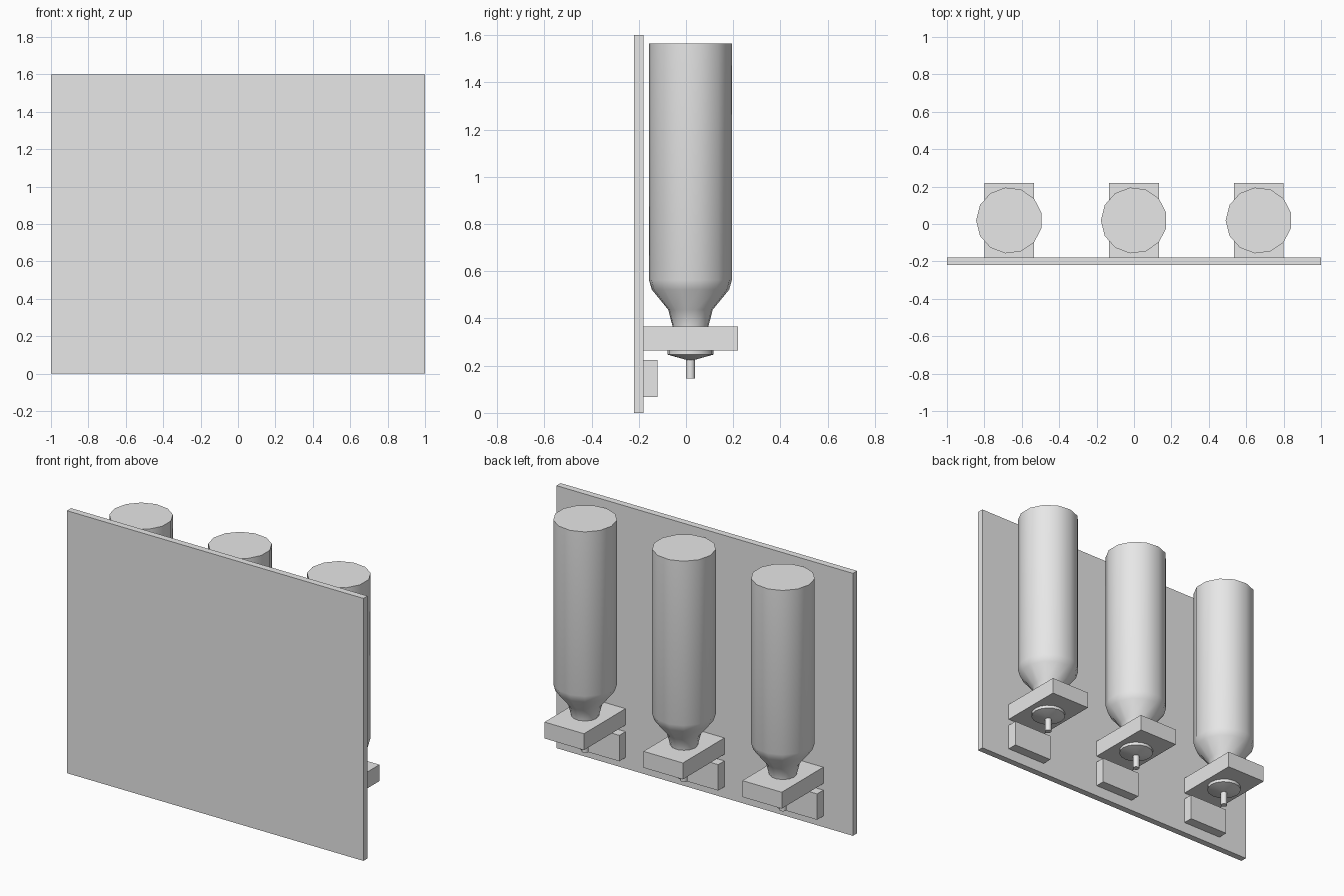
import bpy, bmesh, math

cube = bpy.data.objects.get("Cube")
if cube:
    bpy.data.objects.remove(cube, do_unlink=True)

GREY = (0.8, 0.8, 0.8, 1)
grey = bpy.data.materials.new("light grey")
grey.use_nodes = True
grey.diffuse_color = GREY
grey.node_tree.nodes["Principled BSDF"].inputs["Base Color"].default_value = GREY


def add_object(name, bm):
    bmesh.ops.recalc_face_normals(bm, faces=bm.faces)
    mesh = bpy.data.meshes.new(name)
    bm.to_mesh(mesh)
    bm.free()
    mesh.materials.append(grey)
    obj = bpy.data.objects.new(name, mesh)
    bpy.context.collection.objects.link(obj)
    return obj


def box(name, x, y, z):
    """Box from (low, high) pairs on each axis."""
    bm = bmesh.new()
    bmesh.ops.create_cube(bm, size=1)
    for v in bm.verts:
        for i, (low, high) in enumerate((x, y, z)):
            v.co[i] = low if v.co[i] < 0 else high
    return add_object(name, bm)


def turned(name, x, y, profile, sides):
    """Capped round part from (radius, height) rings, smooth shaded."""
    bm = bmesh.new()
    rings = []
    for r, z in profile:
        angles = [math.pi + math.tau * i / sides for i in range(sides)]
        rings.append([bm.verts.new((x + r * math.cos(a), y + r * math.sin(a), z))
                      for a in angles])
    for low, high in zip(rings, rings[1:]):
        for i in range(sides):
            j = (i + 1) % sides
            bm.faces.new((low[i], low[j], high[j], high[i]))
    bm.faces.new(rings[0])
    bm.faces.new(rings[-1])
    obj = add_object(name, bm)
    bpy.ops.object.select_all(action="DESELECT")
    obj.select_set(True)
    bpy.context.view_layer.objects.active = obj
    bpy.ops.object.shade_smooth_by_angle(angle=math.radians(35))
    return obj


# Backing board
BOARD_Y = -0.18
box("back_board", (-1, 1), (-0.22, BOARD_Y), (0, 1.6))

# Inverted bottle, its shoulder and neck; cap and spout below the bracket
BOTTLE = [(0.076, 0.3), (0.076, 0.365), (0.095, 0.437), (0.165, 0.522),
          (0.177, 0.563), (0.177, 1.565)]
CAP = [(0.019, 0.225), (0.0975, 0.247), (0.0975, 0.27)]
SPOUT = [(0.019, 0.145), (0.019, 0.24)]
CENTRE_Y = 0.019
HALF = 0.133

for side, x in (("right", -0.667), ("middle", 0), ("left", 0.667)):
    width = (x - HALF, x + HALF)
    box(side + "_bracket", width, (BOARD_Y, 0.22), (0.265, 0.365))
    box(side + "_label_block", width, (BOARD_Y, -0.12), (0.067, 0.225))
    turned(side + "_bottle", x, CENTRE_Y, BOTTLE, 13)
    turned(side + "_cap", x, CENTRE_Y, CAP, 16)
    turned(side + "_spout", x, CENTRE_Y, SPOUT, 12)
